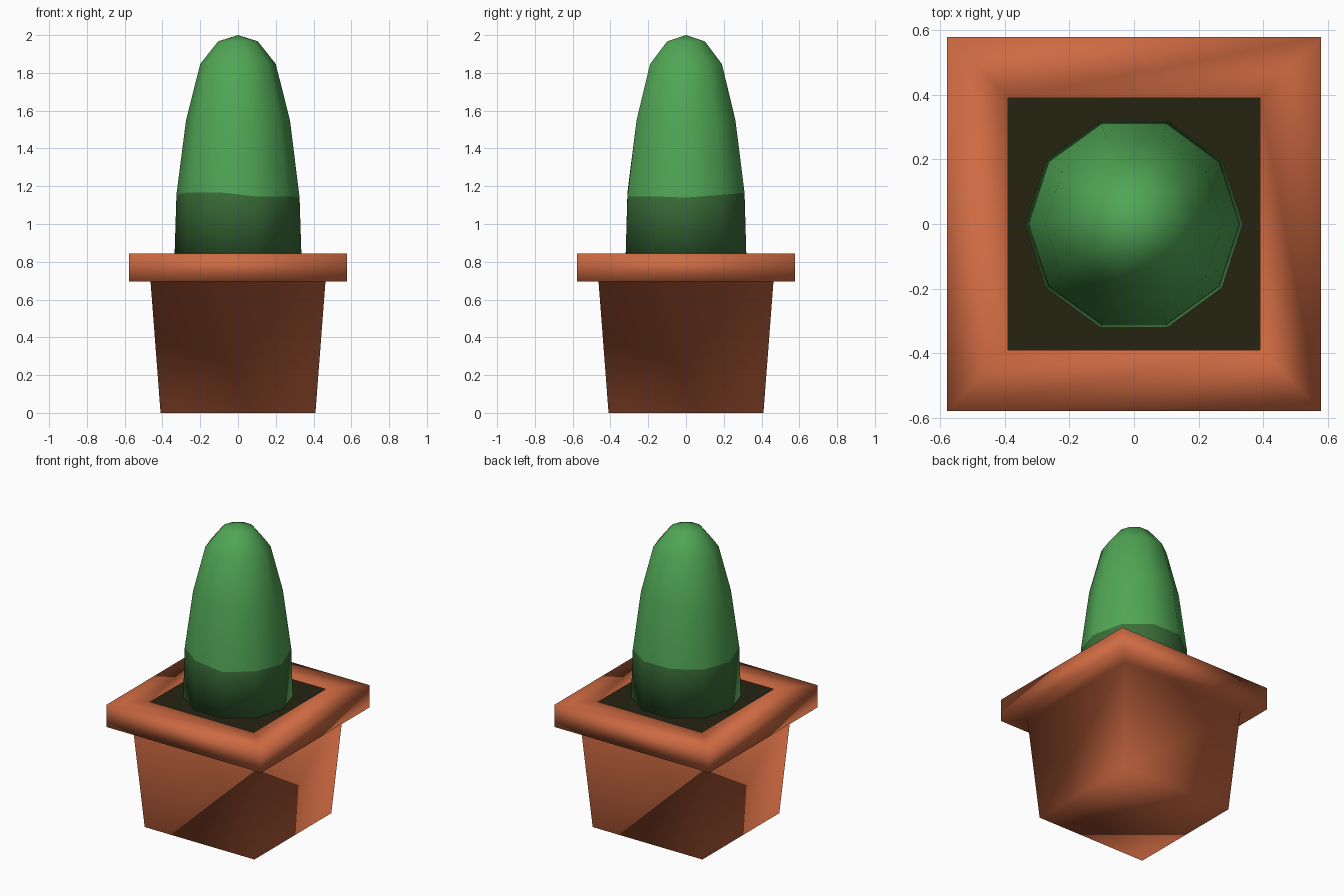
import bpy, bmesh, math

if "Cube" in bpy.data.objects:
    bpy.data.objects.remove(bpy.data.objects["Cube"])


def linear(c):
    c /= 255
    return c / 12.92 if c <= 0.04045 else ((c + 0.055) / 1.055) ** 2.4


def material(name, rgb):
    m = bpy.data.materials.new(name)
    m.diffuse_color = (*[linear(c) for c in rgb], 1)
    m.use_nodes = True
    m.node_tree.nodes["Principled BSDF"].inputs["Base Color"].default_value = m.diffuse_color
    return m


terracotta = material("terracotta", (206, 106, 66))
soil_brown = material("dark soil", (38, 35, 17))
green = material("green", (80, 166, 85))
dark_green = material("dark green", (59, 110, 57))


def lathe(name, profile, sides, start, mats, smooth=True, wobble=None):
    """Turn (radius, z) points round the z axis; zero radius makes a pole."""
    bm = bmesh.new()
    rings = []
    for k, (r, z) in enumerate(profile):
        if r == 0:
            rings.append([bm.verts.new((0, 0, z))] * sides)
            continue
        ring = []
        for i in range(sides):
            a = start + 2 * math.pi * i / sides
            dz = wobble[1][i] if wobble and wobble[0] == k else 0
            ring.append(bm.verts.new((r * math.cos(a), r * math.sin(a), z + dz)))
        rings.append(ring)
    for k, (lo, hi) in enumerate(zip(rings, rings[1:])):
        for i in range(sides):
            j = (i + 1) % sides
            f = bm.faces.new(dict.fromkeys((lo[i], lo[j], hi[j], hi[i])))
            f.smooth = smooth
            f.material_index = min(k, len(mats) - 1)
    if profile[0][0] > 0:
        bm.faces.new(rings[0][::-1]).smooth = smooth
    me = bpy.data.meshes.new(name)
    bm.to_mesh(me)
    bm.free()
    for m in mats:
        me.materials.append(m)
    ob = bpy.data.objects.new(name, me)
    bpy.context.collection.objects.link(ob)
    return ob


# Square pot: tapered body, overhanging rim and inner lip
S = math.sqrt(2)
pot = [(0.41, 0), (0.463, 0.695), (0.578, 0.695), (0.578, 0.845),
       (0.39, 0.845), (0.39, 0.83)]
lathe("pot", [(r * S, z) for r, z in pot], 4, math.pi / 4, [terracotta])

# Soil, almost flush with the rim
bpy.ops.mesh.primitive_plane_add(size=0.78, location=(0, 0, 0.838))
soil = bpy.context.object
soil.name = "soil"
soil.data.materials.append(soil_brown)

# Ten-sided cactus with a dark band at the base, slightly uneven along its top
uneven = [-0.015, 0, 0.01, 0.01, 0.005, 0, 0.013, 0.013, -0.01, -0.008]
body = [(0.336, 0.83), (0.326, 1.155), (0.275, 1.55), (0.2, 1.847),
        (0.105, 1.967), (0, 2.0)]
lathe("cactus", body, 10, 0, [dark_green, green], wobble=(1, uneven))
